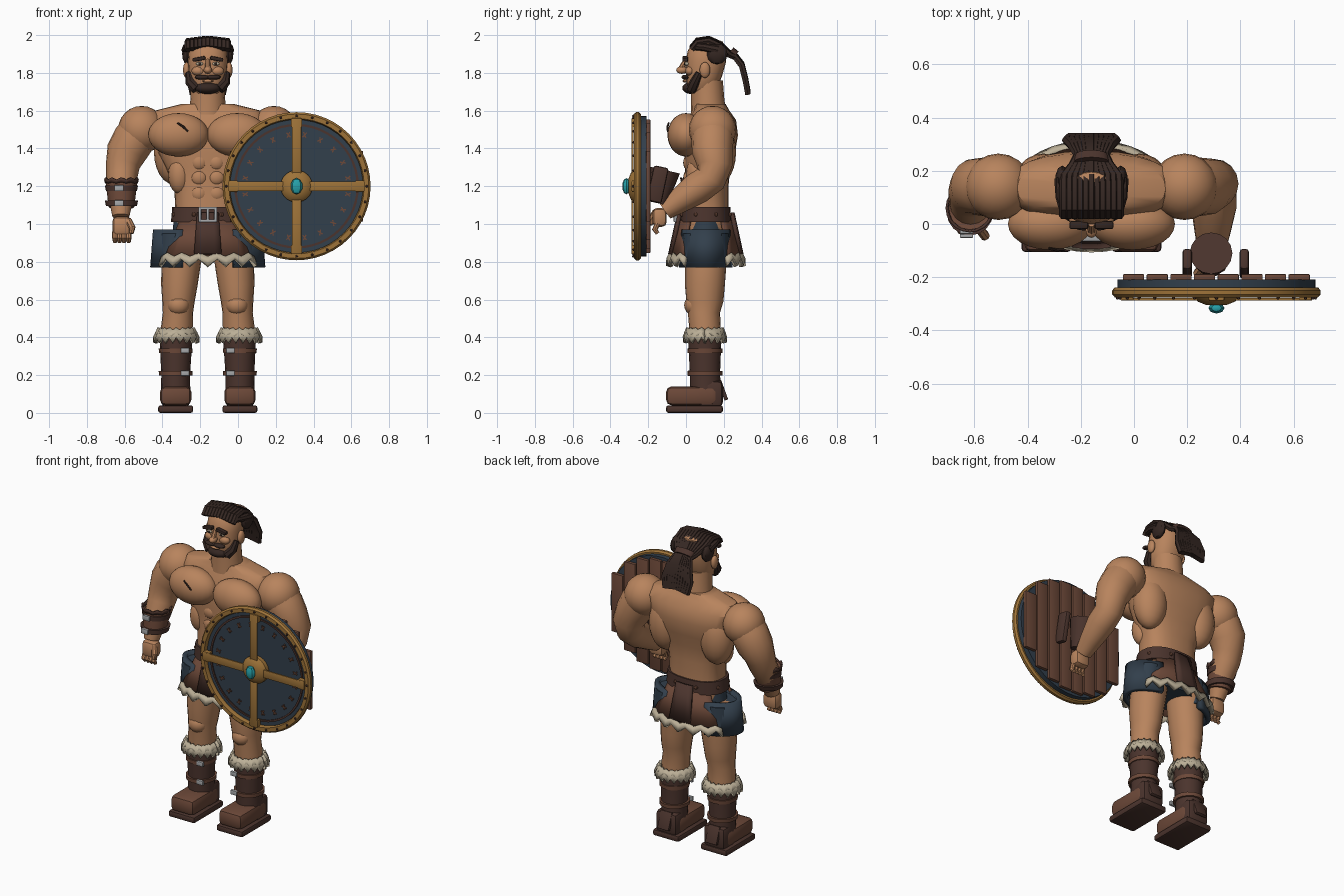
import bpy, bmesh
from math import sin, cos, pi, sqrt, radians, copysign
from mathutils import Vector, Matrix, Euler

if "Cube" in bpy.data.objects:
    bpy.data.objects.remove(bpy.data.objects["Cube"])

CX = -0.16                      # body centre line
SIDES = ((-1, "right"), (1, "left"))
parts = []


def colour(name, *rgb):
    m = bpy.data.materials.new(name)
    m.use_nodes = True
    m.diffuse_color = (*rgb, 1)
    m.node_tree.nodes["Principled BSDF"].inputs["Base Color"].default_value = (*rgb, 1)
    return m


skin = colour("skin", .48, .23, .11)
hair = colour("dark hair", .035, .02, .016)
leather = colour("brown leather", .15, .065, .04)
dark = colour("dark leather", .07, .034, .026)
navy = colour("navy cloth", .032, .05, .072)
gold = colour("old gold", .34, .17, .04)
fur = colour("cream fur", .5, .43, .31)
steel = colour("grey steel", .38, .39, .4)
teal = colour("teal gem", .02, .36, .4)


def finish(name, bm, mat, cx=CX):
    bmesh.ops.recalc_face_normals(bm, faces=bm.faces)
    me = bpy.data.meshes.new(name)
    bm.to_mesh(me)
    bm.free()
    me.materials.append(mat)
    ob = bpy.data.objects.new(name, me)
    ob.location.x = cx
    bpy.context.collection.objects.link(ob)
    parts.append(ob)
    return ob


def loft(name, rings, mat, n=16, power=1, tilt=False, side=1):
    """Skin rings (x, y, z, rx, ry); tilt turns them across the path."""
    bm, loops = bmesh.new(), []
    pts = [Vector((r[0] * side, r[1], r[2])) for r in rings]
    for i, r in enumerate(rings):
        ax, ay = Vector((1, 0, 0)), Vector((0, 1, 0))
        if tilt:
            d = (pts[min(i + 1, len(pts) - 1)] - pts[max(i - 1, 0)]).normalized()
            ax = (ax - d * ax.dot(d)).normalized()
            ay = d.cross(ax)
        ring = []
        for k in range(n):
            c, s = cos(2 * pi * k / n), sin(2 * pi * k / n)
            ring.append(bm.verts.new(pts[i] + ax * r[3] * copysign(abs(c) ** power, c)
                                     + ay * r[-1] * copysign(abs(s) ** power, s)))
        loops.append(ring)
    for a, b in zip(loops, loops[1:]):
        for k in range(n):
            bm.faces.new((a[k], a[(k + 1) % n], b[(k + 1) % n], b[k]))
    bm.faces.new(loops[0])
    bm.faces.new(loops[-1])
    return finish(name, bm, mat)


def balls(name, places, size, mat, cx=CX, seg=16):
    bm = bmesh.new()
    for p in places:
        bmesh.ops.create_uvsphere(bm, u_segments=seg, v_segments=max(5, seg * 5 // 8), radius=1,
                                  matrix=Matrix.Translation(p) @ Matrix.Diagonal((*size, 1)))
    return finish(name, bm, mat, cx)


def box(name, loc, size, mat, bevel=0, rot=(0, 0, 0), cx=CX):
    bm = bmesh.new()
    turn = Euler([radians(a) for a in rot]).to_matrix().to_4x4()
    bmesh.ops.create_cube(bm, size=1, matrix=Matrix.Translation(loc) @ turn @ Matrix.Diagonal((*size, 1)))
    if bevel:
        bmesh.ops.bevel(bm, geom=bm.edges[:], offset=bevel, segments=2, profile=.5, affect='EDGES')
    return finish(name, bm, mat, cx)


def skirt(name, centre, top, bottom, a0, a1, n, mat, zig=0, thick=.015):
    """Flared cloth strip round an ellipse; top and bottom are (rx, ry, z)."""
    bm, rows = bmesh.new(), []
    for k in range(n + 1):
        a = radians(a0 + (a1 - a0) * k / n)
        rows.append([bm.verts.new((centre[0] + cos(a) * rx, centre[1] + sin(a) * ry, z + dz))
                     for rx, ry, z, dz in ((*top, zig * .5 * (k % 2)), (*bottom, zig * (k % 2)))])
    for a, b in zip(rows, rows[1:]):
        bm.faces.new((a[0], b[0], b[1], a[1]))
    ob = finish(name, bm, mat)
    mod = ob.modifiers.new("thickness", 'SOLIDIFY')
    mod.thickness, mod.offset = thick, 0


# torso, neck and muscles
loft("torso", [(0, .105, .95, .17, .12), (0, .105, 1.08, .172, .12), (0, .11, 1.2, .178, .115),
               (0, .115, 1.3, .225, .12), (0, .125, 1.38, .265, .135), (0, .135, 1.47, .29, .14),
               (0, .14, 1.55, .31, .125), (0, .135, 1.6, .28, .095), (0, .13, 1.635, .14, .08)], skin, 24, .8)
loft("neck", [(0, .12, 1.58, .1, .095), (0, .115, 1.66, .092, .088), (0, .11, 1.76, .088, .085)], skin)
for s, w in SIDES:
    balls(w + "_pectoral", [(s * .155, 0, 1.472)], (.16, .098, .115), skin, seg=24)
    balls(w + "_deltoid", [(s * .35, .14, 1.5)], (.125, .125, .125), skin, seg=20)
    balls(w + "_back_muscle", [(s * .18, .17, 1.38)], (.105, .095, .17), skin, seg=20)
    balls(w + "_abdominals", [(s * .045, .02, z) for z in (1.16, 1.245, 1.325)], (.048, .035, .046), skin)
    balls(w + "_oblique", [(s * .15, .06, 1.26)], (.06, .06, .1), skin)
loft("chest_scar", [(-.16, -.092, 1.535, .005), (-.13, -.098, 1.515, .006), (-.105, -.097, 1.49, .005)],
     hair, 6, tilt=True)

# arms: right hangs, left bends forward to the shield
upper = [(.34, .14, 1.53, .1), (.39, .14, 1.45, .112), (.43, .14, 1.38, .108)]
loft("right_arm", upper + [(.45, .12, 1.31, .09), (.455, .1, 1.25, .083), (.455, .06, 1.18, .076),
                           (.46, .03, 1.1, .058), (.46, .01, 1.04, .045)], skin, tilt=True, side=-1)
loft("left_arm", upper + [(.46, .15, 1.31, .095), (.46, .13, 1.24, .085), (.46, .06, 1.19, .085),
                          (.455, -.04, 1.12, .066), (.45, -.11, 1.07, .05)], skin, tilt=True)
for s, w, y, z in ((-1, "right", 0, .99), (1, "left", -.14, 1.035)):
    box(w + "_palm", (s * .455, y, z), (.1, .075, .1), skin, .025)
    for k in range(4):
        x = s * .455 + (k - 1.5) * .024
        loft(f"{w}_finger_{k}", [(x, y - .01, z - .03, .015), (x, y - .025, z - .065, .015),
                                 (x, y - .01, z - .085, .011)], skin, 8, tilt=True)
    loft(w + "_thumb", [(s * .42, y - .02, z + .03, .018), (s * .4, y - .045, z - .01, .018),
                        (s * .405, y - .05, z - .04, .012)], skin, 8, tilt=True)

# right bracer with two buckled bands
loft("right_bracer", [(-.457, .035, 1.09, .068), (-.457, .06, 1.215, .083)], leather, tilt=True)
for i, (y, z) in enumerate(((.04, 1.11), (.055, 1.19))):
    loft(f"bracer_band_{i}", [(-.457, y, z - .015, .082), (-.457, y + .005, z + .015, .088)], dark)
    box(f"bracer_buckle_{i}", (-.47, y - .085, z), (.05, .015, .032), steel, .004)
skirt("bracer_fringe", (-.457, .06), (.083, .083, 1.215), (.088, .088, 1.235), 0, 360, 20, dark, .012, .008)
loft("left_bracer", [(.45, -.11, 1.285, .08), (.45, -.15, 1.11, .05)], dark, tilt=True)

# head and face
loft("head", [(0, .08, 1.69, .06, .06), (0, .085, 1.72, .085, .08), (0, .095, 1.78, .1, .095),
              (0, .105, 1.86, .105, .108), (0, .11, 1.92, .1, .1), (0, .12, 1.965, .075, .075),
              (0, .12, 1.98, .03, .03)], skin, 20, .9)
balls("nose_tip", [(0, -.022, 1.815)], (.022, .03, .02), skin)
loft("nose_bridge", [(0, -.03, 1.815, .016), (0, 0, 1.87, .012)], skin, 8, tilt=True)
balls("moustache", [(-.03, -.004, 1.777), (.03, -.004, 1.777)], (.04, .02, .013), hair)
balls("lips", [(0, -.004, 1.757)], (.03, .014, .008), skin)
balls("chin_beard", [(0, .03, 1.72)], (.068, .05, .032), hair)
for s, w in SIDES:
    balls(w + "_cheek", [(s * .05, .02, 1.81)], (.036, .025, .025), skin)
    balls(w + "_eye", [(s * .043, .005, 1.848)], (.019, .012, .01), fur)
    balls(w + "_pupil", [(s * .043, -.006, 1.848)], (.007, .005, .008), hair)
    box(w + "_eyebrow", (s * .047, -.004, 1.874), (.07, .03, .02), hair, .006, (0, s * 10, 0))
    balls(w + "_ear", [(s * .113, .1, 1.815)], (.018, .028, .042), skin)
    loft(w + "_jaw_beard", [(.1, .07, 1.8, .018), (.093, .045, 1.75, .026), (.06, .03, 1.715, .03)],
         hair, 8, tilt=True, side=s)
    balls(w + "_side_hair", [(s * .11, .165, 1.9)], (.027, .055, .055), hair, seg=10)
    loft(w + "_temple_hair", [(.1, .05, 1.94, .02), (.115, .1, 1.935, .02), (.115, .17, 1.92, .025)],
         hair, 8, tilt=True, side=s)

# swept hair strands gathered into a ponytail
strand = [(1, .03, 1.935), (1, .06, 1.973), (1, .12, 1.982), (.98, .18, 1.955), (.65, .225, 1.91),
          (.5, .26, 1.895), (.7, .295, 1.85), (.9, .315, 1.77), (.75, .328, 1.7)]
for k in range(11):
    x = (k - 5) * .021
    loft(f"hair_strand_{k}", [(x * f, y, z - abs(x) * .12, .017) for f, y, z in strand], hair, 6, tilt=True)
loft("hair_tie", [(0, .235, 1.915, .065, .026), (0, .262, 1.893, .06, .026)], dark, tilt=True)

# belt, buckle and studs
loft("belt", [(0, .105, 1.01, .195, .135), (0, .105, 1.09, .188, .13)], dark, 24, .85)
for s, w in SIDES:
    box(w + "_buckle_side", (s * .042, -.05, 1.05), (.016, .03, .08), steel, .004)
    box(("upper", "lower")[s < 0] + "_buckle_bar", (0, -.05, 1.05 + s * .033), (.1, .03, .015), steel, .004)
box("buckle_prong", (0, -.052, 1.05), (.014, .03, .055), steel, .003)
balls("belt_studs", [(cos(a) * .19, .105 + sin(a) * .135, 1.05) for a in
                     [radians(22.5 + 45 * k) for k in range(8)]], (.012, .012, .012), leather, seg=8)

# kilt: side cloth, flared front and back flaps, fur trim
loft("kilt_lining", [(0, .105, .84, .2, .125), (0, .105, 1.02, .18, .12)], navy, 20)
for s, w, mid in ((-1, "right", 180), (1, "left", 0)):
    skirt(w + "_kilt_cloth", (0, .105), (.275, .13, .97), (.29, .145, .77), mid - 62, mid + 62, 14, navy, thick=.03)
    loft(w + "_hip_cloth", [(.17, .105, .8, .11, .125), (.17, .105, .95, .1, .12)], navy, 16, side=s)
for w, mid in (("front", 270), ("back", 90)):
    skirt(w + "_flaps", (0, .105), (.19, .13, 1.02), (.29, .18, .83), mid - 50, mid + 50, 8, leather)
    skirt(w + "_apron", (0, .105), (.2, .142, 1.06), (.26, .19, .84), mid - 16, mid + 16, 4, dark, thick=.02)
    skirt(w + "_fur_trim", (0, .105), (.285, .185, .825), (.305, .2, .775), mid - 56, mid + 56, 12,
          fur, .04, .025)

# legs and boots
for s, w in SIDES:
    loft(w + "_leg", [(.12, .11, .95, .1, .115), (.14, .105, .8, .105, .11), (.15, .1, .68, .097, .106),
                      (.155, .1, .59, .086, .098), (.158, .095, .53, .08, .085), (.163, .1, .46, .084, .084),
                      (.167, .1, .36, .075, .075)], skin, 20, side=s)
    balls(w + "_knee", [(s * .155, .045, .57)], (.06, .055, .055), skin)
    loft(w + "_boot_shaft", [(.17, .105, .1, .078, .085), (.17, .1, .2, .076, .08),
                             (.168, .1, .41, .088, .088)], dark, 16, side=s)
    box(w + "_boot_foot", (s * .17, .03, .09), (.165, .27, .1), leather, .028)
    box(w + "_boot_heel", (s * .17, .13, .1), (.15, .13, .14), dark, .025)
    box(w + "_boot_sole", (s * .17, .045, .02), (.185, .3, .04), dark, .012)
    box(w + "_heel_flap", (s * .17, .195, .12), (.08, .02, .11), dark, .004, (20, 0, 0))
    for i, z in enumerate((.21, .33)):
        loft(f"{w}_boot_strap_{i}", [(.17, .1, z - .012, .088, .092), (.17, .1, z + .012, .09, .093)],
             leather, side=s)
        box(f"{w}_boot_buckle_{i}", (s * .17 + (.05 if s < 0 else -.05), .018, z), (.045, .018, .028), steel, .004)
    skirt(w + "_fur_cuff", (s * .167, .1), (.09, .09, .435), (.115, .108, .37), 0, 360, 36, fur, .03, .02)
    skirt(w + "_fur_cuff_top", (s * .167, .1), (.085, .085, .435), (.108, .102, .4), 0, 360, 28, fur, .02, .02)

# shield, turned round the y axis
SX, SZ = .31, 1.2


def lathe(name, profile, mat, n=48):
    bm = bmesh.new()
    vs = [bm.verts.new((SX + r, y, SZ)) for r, y in profile]
    bmesh.ops.spin(bm, geom=vs + [bm.edges.new(e) for e in zip(vs, vs[1:])], cent=(SX, 0, SZ),
                   axis=(0, 1, 0), angle=2 * pi, steps=n)
    bmesh.ops.remove_doubles(bm, verts=bm.verts, dist=1e-4)
    finish(name, bm, mat, 0)


def around(radius, y, count, start=0):
    angles = [start + 2 * pi * k / count for k in range(count)]
    return [(SX + cos(a) * radius, y, SZ + sin(a) * radius) for a in angles]


lathe("shield_board", [(0, -.208), (.372, -.208), (.372, -.25), (0, -.25)], navy)
lathe("shield_rim", [(.355, -.24), (.382, -.238), (.392, -.25), (.392, -.265), (.382, -.276), (.358, -.276),
                     (.352, -.26), (.355, -.24)], gold)
lathe("shield_inner_ring", [(.318, -.248), (.318, -.257), (.33, -.257), (.33, -.248)], dark)
lathe("shield_boss", [(.085, -.245), (.085, -.275), (.07, -.292), (.04, -.304), (0, -.308)], gold, 32)
balls("shield_gem", [(SX, -.316, SZ)], (.032, .022, .043), teal, 0, 8)
balls("shield_rivets", around(.372, -.278, 28), (.007, .007, .007), dark, 0, 8)
for k in range(4):
    a = k * pi / 2
    p = (SX + cos(a) * .215, -.283, SZ + sin(a) * .215)
    box(f"shield_cross_bar_{k}", p, (.29, .01, .05), gold, .002, (0, -k * 90, 0), 0)
    tip = (SX + cos(a) * .335, -.272, SZ + sin(a) * .335)
    box(f"shield_cross_tip_{k}", tip, (.045, .03, .06), gold, .003, (0, -k * 90, 0), 0)
for k, p in enumerate(around(.275, -.253, 20, pi / 20)):
    for t in (-30, 35):
        box(f"shield_mark_{k}_{t}", p, (.032, .008, .007), leather, 0, (0, -18 * k - 9 + t, 0), 0)

# planks and grip on the back of the shield
for k in range(8):
    dx = (k - 3.5) * .089
    half = sqrt(.355 ** 2 - (abs(dx) - .01) ** 2)
    box(f"shield_plank_{k}", (SX + dx, -.2, SZ), (.08, .022, 2 * half), leather, .003, cx=0)
for x in (.2, .415):
    box(f"grip_strap_{x}", (x, -.15, 1.21), (.035, .08, .19), dark, .012, (-12, 0, 0), 0)

# shading
bpy.ops.object.select_all(action='DESELECT')
for ob in parts:
    ob.select_set(True)
bpy.context.view_layer.objects.active = parts[0]
bpy.ops.object.shade_smooth_by_angle(angle=radians(35))
